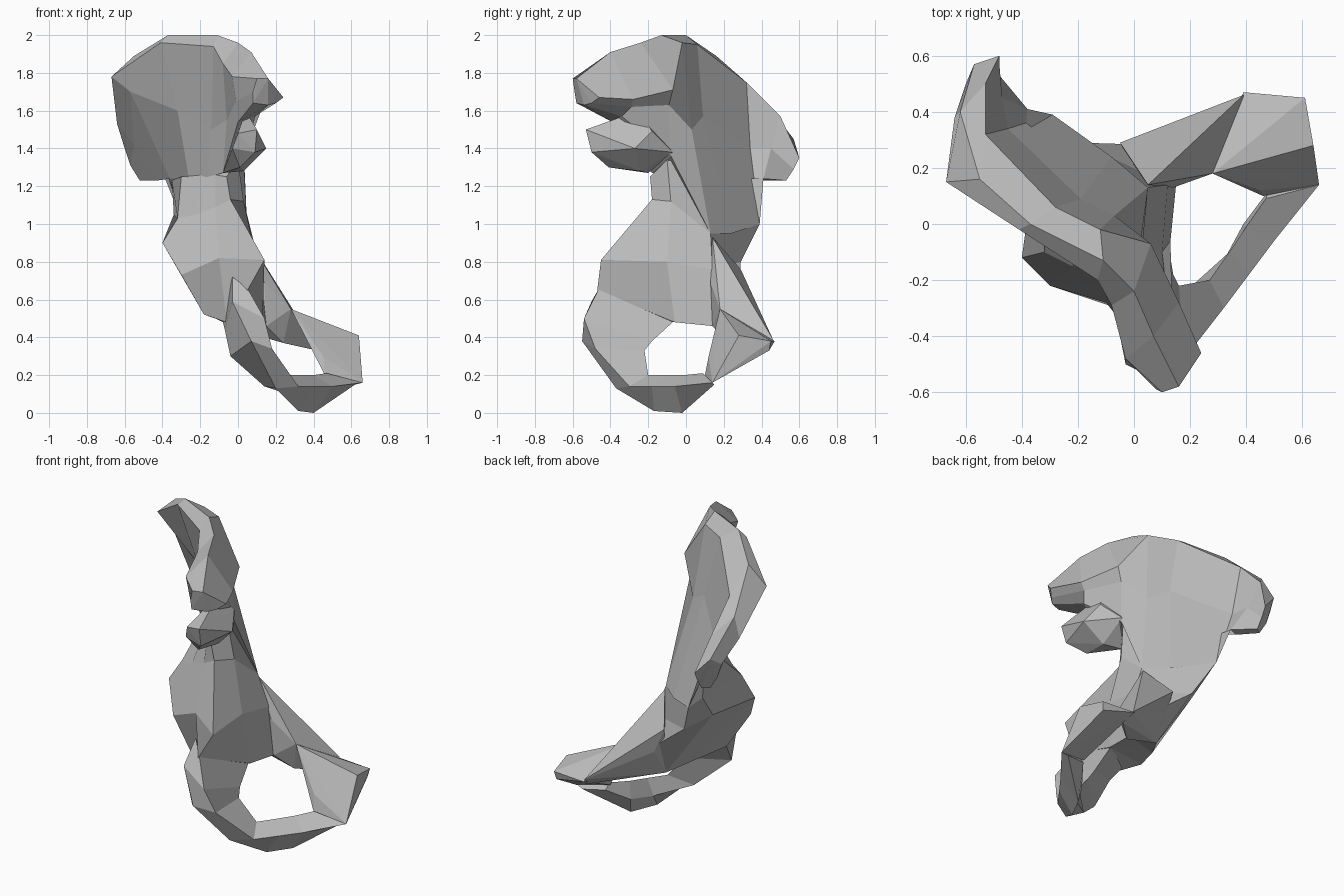
import bpy
import bmesh

# Remove the default cube only
cube = bpy.data.objects.get("Cube")
if cube:
    bpy.data.objects.remove(cube, do_unlink=True)

# One bone-grey material
grey = bpy.data.materials.new("bone_grey")
grey.use_nodes = True
colour = (.5, .5, .5, 1)
grey.diffuse_color = colour
for node in grey.node_tree.nodes:
    if node.type == 'BSDF_PRINCIPLED':
        node.inputs["Base Color"].default_value = colour
        node.inputs["Roughness"].default_value = .8


def finish(name, bm):
    """Turn a bmesh into a flat shaded object."""
    bmesh.ops.recalc_face_normals(bm, faces=bm.faces[:])
    mesh = bpy.data.meshes.new(name)
    bm.to_mesh(mesh)
    bm.free()
    mesh.materials.append(grey)
    obj = bpy.data.objects.new(name, mesh)
    bpy.context.scene.collection.objects.link(obj)
    return obj


def loft(name, sections):
    """Join matching cross-sections into a capped tube."""
    bm = bmesh.new()
    rings = [[bm.verts.new(point) for point in section.values()] for section in sections]
    for ring, following in zip(rings, rings[1:]):
        count = len(ring)
        for i in range(count):
            j = (i + 1) % count
            bm.faces.new((ring[i], ring[j], following[j], following[i]))
    caps = [bm.faces.new(rings[0]), bm.faces.new(reversed(rings[-1]))]
    bmesh.ops.triangulate(bm, faces=caps)
    return finish(name, bm)


def lump(name, points):
    """Wrap a faceted convex lump around a few corner points."""
    bm = bmesh.new()
    for point in points:
        bm.verts.new(point)
    bmesh.ops.convex_hull(bm, input=bm.verts[:])
    loose = [v for v in bm.verts if not v.link_faces]
    bmesh.ops.delete(bm, geom=loose, context='VERTS')
    return finish(name, bm)


# Flaring upper blade: first the back half, then the front half with its hook
blade_back = [
    dict(inner=(-.48, .6, 1.35), ridge=(-.57, .57, 1.45), outer=(-.6, .5, 1.4),
         outer_mid=(-.57, .5, 1.31), outer_low=(-.52, .5, 1.23),
         inner_low=(-.48, .53, 1.23), inner_mid=(-.48, .57, 1.29)),
    dict(inner=(-.53, .5, 1.57), ridge=(-.62, .4, 1.67), outer=(-.64, .38, 1.53),
         outer_mid=(-.55, .37, 1.42), outer_low=(-.43, .4, 1.23),
         inner_low=(-.38, .41, 1.24), inner_mid=(-.47, .45, 1.4)),
    dict(inner=(-.53, .32, 1.75), ridge=(-.55, .16, 1.89), outer=(-.67, .15, 1.78),
         outer_mid=(-.57, .16, 1.7), outer_low=(-.36, .32, 1.24),
         inner_low=(-.29, .39, 1), inner_mid=(-.45, .34, 1.4)),
    dict(inner=(-.28, .06, 1.95), ridge=(-.37, 0, 2), outer=(-.41, -.02, 1.96),
         outer_mid=(-.32, .04, 1.6), outer_low=(-.26, .08, 1.24),
         inner_low=(-.08, .24, .95), inner_mid=(-.19, .09, 1.57)),
]
blade_front = [
    dict(inner=(-.12, -.02, 1.96), ridge=(-.11, -.13, 2), outer=(-.13, -.2, 1.94),
         outer_mid=(-.14, -.1, 1.5), outer_low=(-.16, -.08, 1.25),
         inner_low=(.05, .13, .95), inner_mid=(-.07, .03, 1.5)),
    dict(inner=(.06, -.07, 1.71), ridge=(0, -.24, 1.96), outer=(-.08, -.29, 1.85),
         outer_mid=(-.06, -.24, 1.55), outer_low=(-.08, -.18, 1.27),
         inner_low=(.03, -.08, 1.36), inner_mid=(.02, -.09, 1.63)),
    dict(inner=(.16, -.28, 1.66), ridge=(.07, -.4, 1.91), outer=(-.03, -.48, 1.78),
         outer_mid=(-.01, -.43, 1.65), outer_low=(0, -.39, 1.54),
         inner_low=(.09, -.34, 1.57), inner_mid=(.13, -.29, 1.62)),
    dict(inner=(.24, -.46, 1.67), ridge=(.16, -.58, 1.77), outer=(.1, -.6, 1.77),
         outer_mid=(.08, -.59, 1.7), outer_low=(.08, -.58, 1.64),
         inner_low=(.16, -.54, 1.63), inner_mid=(.2, -.5, 1.64)),
]
loft("upper_blade", blade_back + blade_front)

# Blunt knob under the front hook
lump("front_knob", [
    (.1, -.53, 1.5), (0, -.51, 1.48), (.09, -.5, 1.38), (.15, -.27, 1.4),
    (.1, -.18, 1.49), (.06, -.38, 1.55), (.04, -.25, 1.6), (-.08, -.2, 1.27),
    (.03, -.24, 1.28), (.03, -.07, 1.38), (.01, -.41, 1.3), (-.03, -.48, 1.4),
])

# Thick central body, from the neck down to the ring
loft("central_body", [
    dict(back_outer=(-.35, .32, 1.23), side=(-.3, .14, 1.25), front_outer=(-.2, -.02, 1.26),
         front_mid=(-.12, -.13, 1.26), front=(-.06, -.19, 1.25), inner=(0, -.1, 1.34),
         inner_back=(-.08, .06, 1.3), back=(-.34, .34, 1.2)),
    dict(back_outer=(-.34, .32, 1.05), side=(-.32, -.1, 1.03), front_outer=(-.22, -.15, 1.05),
         front_mid=(-.12, -.17, 1.09), front=(-.04, -.18, 1.13), inner=(.03, -.08, 1.12),
         inner_back=(.05, .13, .95), back=(-.29, .39, 1)),
    dict(back_outer=(-.3, .16, .87), side=(-.4, -.12, .9), front_outer=(-.3, -.22, .73),
         front_mid=(-.1, -.28, .82), front=(.14, -.45, .81), inner=(.1, -.1, .8),
         inner_back=(.12, .14, .76), back=(-.19, .29, .8)),
    dict(back_outer=(0, .2, .44), side=(-.12, .02, .5), front_outer=(-.18, -.15, .52),
         front_mid=(-.06, -.3, .48), front=(.05, -.47, .65), inner=(.13, -.06, .48),
         inner_back=(.15, .14, .46), back=(.13, .28, .55)),
])

# Lower arch curving forward, down and across beneath the opening
loft("lower_arch", [
    dict(hole=(.12, -.06, .49), front=(.05, -.46, .66),
         outer=(-.03, -.38, .72), side=(-.08, -.2, .48)),
    dict(hole=(.14, -.18, .38), front=(.14, -.54, .5),
         outer=(-.03, -.5, .59), side=(-.07, -.3, .44)),
    dict(hole=(.16, -.22, .33), front=(.18, -.48, .34),
         outer=(.07, -.55, .38), side=(-.04, -.4, .3)),
    dict(hole=(.27, -.2, .2), front=(.32, -.3, .14),
         outer=(.2, -.37, .13), side=(.14, -.28, .14)),
    dict(hole=(.34, -.1, .2), front=(.41, -.18, .14),
         outer=(.32, -.17, .01), side=(.32, -.13, .08)),
    dict(hole=(.4, -.01, .2), front=(.5, -.06, .14),
         outer=(.4, -.02, 0), side=(.39, 0, .09)),
    dict(hole=(.47, .09, .21), front=(.66, .14, .16),
         outer=(.62, .15, .15), side=(.48, .12, .17)),
])

# Flared inner end piece of the ring
lump("inner_end", [
    (.28, .18, .55), (.64, .28, .41), (.61, .45, .38), (.39, .47, .38),
    (.6, .44, .33), (.66, .14, .16), (.46, .1, .2), (.45, .12, .3),
])

# Upper bridge between body and inner end
lump("upper_bridge", [
    (.05, .14, .93), (.14, .13, .69), (.15, .14, .46), (.02, .29, .6),
    (-.05, .29, .76), (.22, .27, .63), (.28, .18, .55), (.27, .34, .52),
    (.39, .46, .39), (.24, .22, .37), (.42, .4, .33), (0, .2, .44),
])
